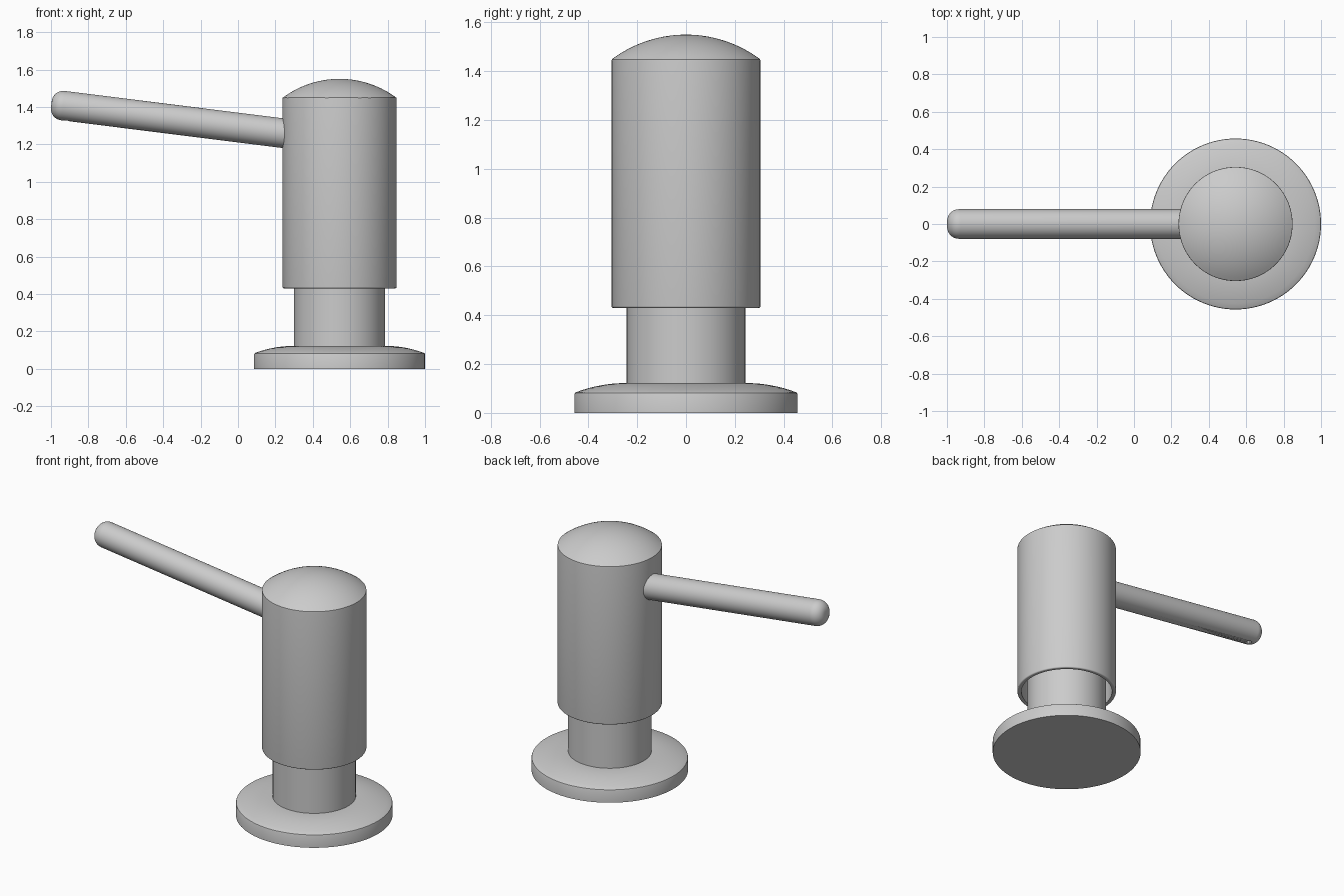
import bpy, bmesh, math
from mathutils import Matrix, Vector

cube = bpy.data.objects.get("Cube")
if cube:
    bpy.data.objects.remove(cube, do_unlink=True)

CENTRE_X = 0.543
SEGMENTS = 96

# Brushed metal, shared by every part
metal = bpy.data.materials.new("grey metal")
metal.use_nodes = True
colour = (0.6, 0.6, 0.6, 1)
metal.diffuse_color = colour
metal.node_tree.nodes["Principled BSDF"].inputs["Base Color"].default_value = colour


def arc(r0, z0, radius, start, end, steps):
    """Points (radius, height) along a circular arc, angles in degrees."""
    angles = [math.radians(start + (end - start) * i / steps) for i in range(steps + 1)]
    return [(r0 + radius * math.cos(a), z0 + radius * math.sin(a)) for a in angles]


def lathe(name, profile, matrix):
    """Turn a (radius, height) profile around its own z axis."""
    bm = bmesh.new()
    verts = [bm.verts.new((max(r, 0), 0, z)) for r, z in profile]
    edges = [bm.edges.new(pair) for pair in zip(verts, verts[1:])]
    bmesh.ops.spin(bm, geom=verts + edges, cent=(0, 0, 0), axis=(0, 0, 1),
                   angle=math.tau, steps=SEGMENTS, use_duplicate=False)
    bmesh.ops.remove_doubles(bm, verts=bm.verts, dist=0.0001)
    bmesh.ops.recalc_face_normals(bm, faces=bm.faces)
    mesh = bpy.data.meshes.new(name)
    bm.to_mesh(mesh)
    bm.free()
    mesh.materials.append(metal)
    obj = bpy.data.objects.new(name, mesh)
    obj.matrix_world = matrix
    bpy.context.collection.objects.link(obj)
    bpy.ops.object.select_all(action="DESELECT")
    obj.select_set(True)
    bpy.context.view_layer.objects.active = obj
    bpy.ops.object.shade_smooth_by_angle(angle=math.radians(28))
    return obj


def crown(radius, rim, top, steps):
    """Shallow dome from the rim up to the axis."""
    rise = top - rim
    big = (radius ** 2 + rise ** 2) / (2 * rise)
    start = math.degrees(math.acos(radius / big))
    return arc(0, top - big, big, start, 90, steps)


upright = Matrix.Translation((CENTRE_X, 0, 0))

# Base flange: straight rim, softened edge and gently domed top
flange = [(0, 0), (0.457, 0), (0.457, 0.077), (0.455, 0.082), (0.45, 0.085)]
for i in range(1, 9):
    t = i / 8
    flange.append((0.45 - 0.2 * t, 0.085 + 0.037 * (1 - (1 - t) ** 2)))
flange.append((0, 0.122))
lathe("base_flange", flange, upright)

# Collar rising into the hollow head
lathe("collar", [(0, 0.1), (0.243, 0.1), (0.243, 1.36), (0, 1.36)], upright)

# Pump head: hollow sleeve with rounded lower lip and domed cap
head = [(0, 1.35), (0.28, 1.35), (0.28, 0.432)]
head += arc(0.297, 0.438, 0.008, -90, 0, 4)
head += [(0.305, 1.44)] + crown(0.304, 1.449, 1.55, 14)
lathe("pump_head", head, upright)

# Spout: straight rod with a rounded tip, tilted upward
root = Vector((0.3, 0, 1.252))
direction = Vector((-1.3, 0, 0.163)).normalized()
length = 1.308
spout_matrix = Matrix.Translation(root) @ direction.to_track_quat("Z", "Y").to_matrix().to_4x4()
rod = [(0, 0), (0.079, 0)] + arc(0.017, length - 0.062, 0.062, 0, 90, 10) + [(0, length)]
spout = lathe("spout", rod, spout_matrix)

# Outlet hole bored into the underside of the tip
drill = lathe("outlet_cutter", [(0, -0.2), (0.02, -0.2), (0.02, 0), (0, 0)],
              Matrix.Translation((-0.92, 0, 1.4)))
drill.hide_render = True
drill.hide_viewport = True
bore = spout.modifiers.new("outlet", "BOOLEAN")
bore.operation = "DIFFERENCE"
bore.solver = "EXACT"
bore.object = drill
